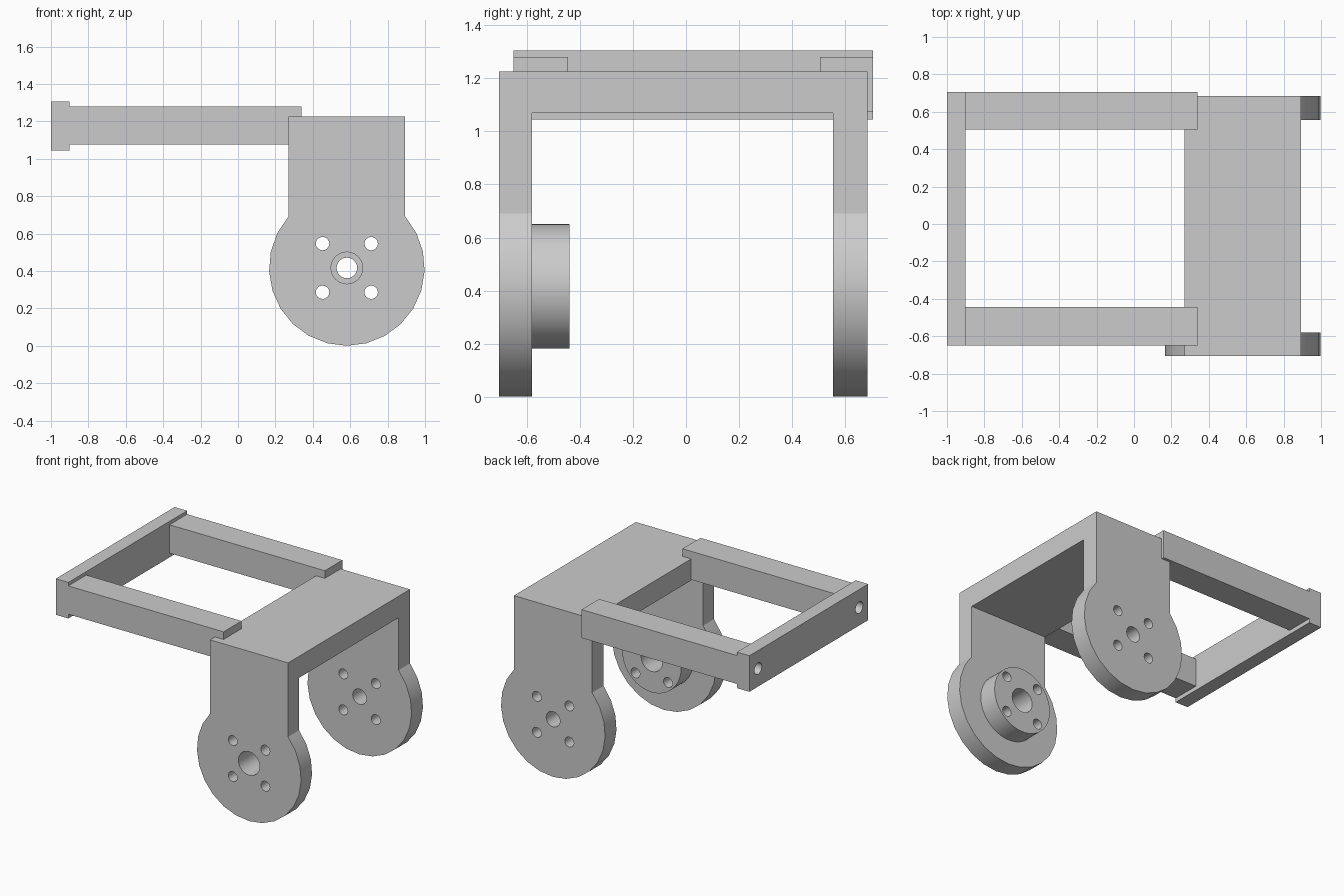
import bpy, math
from mathutils import Matrix

cube = bpy.data.objects.get("Cube")
if cube:
    bpy.data.objects.remove(cube, do_unlink=True)

grey = bpy.data.materials.new("plain grey")
grey.use_nodes = True
COLOUR = (0.6, 0.6, 0.6, 1)
grey.diffuse_color = COLOUR
grey.node_tree.nodes["Principled BSDF"].inputs["Base Color"].default_value = COLOUR

PIVOT_X, PIVOT_Z, EYE_R, HALF_W = 0.582, 0.416, 0.416, 0.312
FRONT, BACK, TOP = -0.705, 0.685, 1.225


def make(name, verts, faces):
    mesh = bpy.data.meshes.new(name)
    mesh.from_pydata(verts, [], faces)
    mesh.materials.append(grey)
    ob = bpy.data.objects.new(name, mesh)
    bpy.context.collection.objects.link(ob)
    return ob


def prism(name, outline, y0, y1):
    """Extrude an anticlockwise (x, z) outline from y0 to y1."""
    n = len(outline)
    verts = [(x, y, z) for y in (y0, y1) for x, z in outline]
    faces = [tuple(range(n)), tuple(reversed(range(n, 2 * n)))]
    faces += [(i, i + n, (i + 1) % n + n, (i + 1) % n) for i in range(n)]
    return make(name, verts, faces)


def box(name, x0, x1, y0, y1, z0, z1):
    return prism(name, [(x0, z0), (x1, z0), (x1, z1), (x0, z1)], y0, y1)


def disc(name, x, z, r, y0, y1, sides):
    steps = [2 * math.pi * i / sides for i in range(sides)]
    return prism(name, [(x + r * math.cos(a), z + r * math.sin(a)) for a in steps], y0, y1)


def combine(ob, other, operation):
    mod = ob.modifiers.new("combine", "BOOLEAN")
    mod.operation, mod.solver, mod.object = operation, "EXACT", other
    bpy.context.view_layer.objects.active = ob
    bpy.ops.object.modifier_apply(modifier=mod.name)
    bpy.data.objects.remove(other, do_unlink=True)


def leg(name, y0, y1):
    """Straight arm that widens into a round eye at the pivot."""
    shoulder = math.acos(HALF_W / EYE_R)
    sweep = math.pi + 2 * shoulder
    n = 18
    pts = []
    for i in range(n + 1):
        a = math.pi - shoulder + sweep * i / n
        pts.append((PIVOT_X + EYE_R * math.cos(a), PIVOT_Z + EYE_R * math.sin(a)))
    pts += [(PIVOT_X + HALF_W, TOP), (PIVOT_X - HALF_W, TOP)]
    return prism(name, pts, y0, y1)


# Fork: top plate, two legs and a boss inside the front leg
fork = box("fork", PIVOT_X - HALF_W, PIVOT_X + HALF_W, FRONT, BACK, 1.07, TOP)
combine(fork, leg("front_leg", FRONT, -0.58), "UNION")
combine(fork, leg("rear_leg", 0.555, BACK), "UNION")
combine(fork, disc("boss", PIVOT_X, PIVOT_Z, 0.235, -0.62, -0.44, 48), "UNION")

# Pivot holes, wider at the front, and four bolt holes through both legs
combine(fork, disc("cutter", PIVOT_X, PIVOT_Z, 0.085, -0.8, -0.3, 24), "DIFFERENCE")
combine(fork, disc("cutter", PIVOT_X, PIVOT_Z, 0.055, 0.4, 0.8, 24), "DIFFERENCE")
for sx in (-1, 1):
    for sz in (-1, 1):
        combine(fork, disc("cutter", PIVOT_X + sx * 0.13, PIVOT_Z + sz * 0.13,
                           0.036, -0.8, 0.8, 16), "DIFFERENCE")

# Side bars and the end bar, with a blind screw hole along each side bar
end_bar = box("end_bar", -1, -0.9, -0.65, 0.705, 1.045, 1.305)
parts = [fork, end_bar]
for name, y0, y1 in (("front_side_bar", -0.65, -0.445), ("rear_side_bar", 0.505, 0.705)):
    bar = box(name, -0.9, 0.34, y0, y1, 1.075, 1.28)
    for target in (bar, end_bar):
        hole = disc("cutter", 0, 0, 0.042, -0.35, 0.35, 16)
        hole.data.transform(Matrix.Translation((-1, (y0 + y1) / 2, 1.175))
                            @ Matrix.Rotation(math.pi / 2, 4, "Z"))
        combine(target, hole, "DIFFERENCE")
    parts.append(bar)

# Smooth the round walls, keep the edges sharp
for ob in parts:
    bpy.ops.object.select_all(action="DESELECT")
    ob.select_set(True)
    bpy.context.view_layer.objects.active = ob
    bpy.ops.object.shade_smooth_by_angle(angle=math.radians(28))
